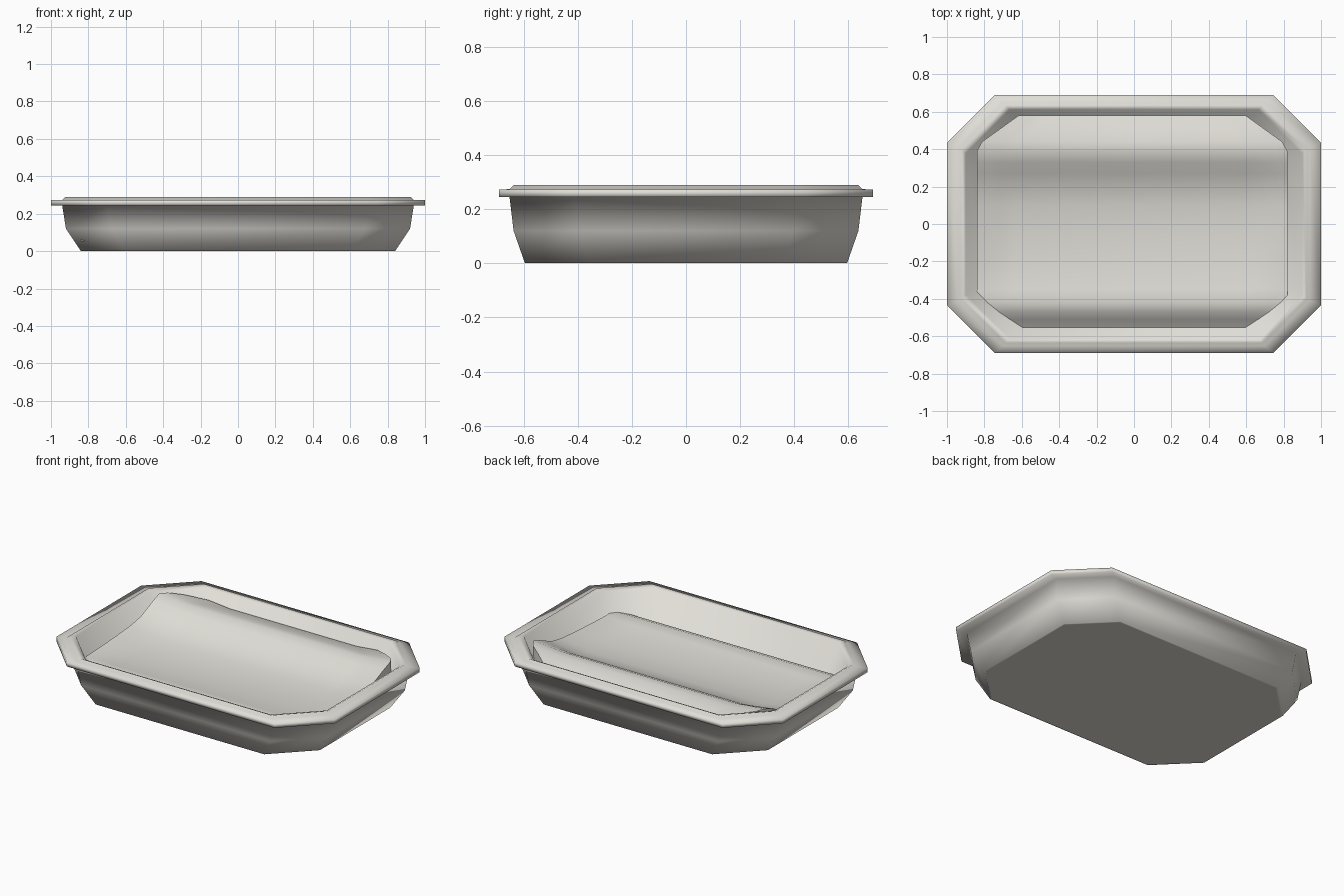
import bpy, bmesh
import math

if "Cube" in bpy.data.objects:
    bpy.data.objects.remove(bpy.data.objects["Cube"])

mat = bpy.data.materials.new("warm light grey")
mat.diffuse_color = (0.75, 0.73, 0.68, 1)
mat.use_nodes = True
mat.node_tree.nodes["Principled BSDF"].inputs["Base Color"].default_value = mat.diffuse_color


def finish(bm, name, angle):
    bmesh.ops.recalc_face_normals(bm, faces=bm.faces)
    me = bpy.data.meshes.new(name)
    bm.to_mesh(me)
    bm.free()
    me.materials.append(mat)
    ob = bpy.data.objects.new(name, me)
    bpy.context.collection.objects.link(ob)
    bpy.ops.object.select_all(action='DESELECT')
    ob.select_set(True)
    bpy.context.view_layer.objects.active = ob
    bpy.ops.object.shade_smooth_by_angle(angle=angle)
    return ob


def octagon(bm, hx, hy, c, z):
    """Ring of a rectangle with corners cut by c."""
    pts = [(hx, -hy + c), (hx, hy - c), (hx - c, hy), (-hx + c, hy),
           (-hx, hy - c), (-hx, -hy + c), (-hx + c, -hy), (hx - c, -hy)]
    return [bm.verts.new((x, y, z)) for x, y in pts]


# Tray: base, outer wall, flat rim, raised lip and inner wall in one loft
profile = [(.83, .585, .233, 0), (.84, .595, .235, 0), (.92, .637, .24, .12),
           (.94, .652, .24, .245), (1, .69, .255, .245), (1, .69, .255, .272),
           (.94, .652, .24, .274), (.922, .635, .235, .29),
           (.90, .612, .235, .28), (.80, .54, .22, .03)]
bm = bmesh.new()
rings = [octagon(bm, *p) for p in profile]
for a, b in zip(rings, rings[1:]):
    for i in range(8):
        j = (i + 1) % 8
        bm.faces.new((a[i], a[j], b[j], b[i]))
bm.faces.new(rings[0])
bm.faces.new(rings[-1])
finish(bm, "tray", math.pi)

# Filling: hollowed, wavy surface that sags in the middle, with a skirt.
# Each entry: y, height at the ends, sag of the middle
wave = [(-.585, .06, 0), (-.55, .08, 0), (-.51, .115, 0), (-.47, .145, 0),
        (-.42, .163, 0), (-.35, .158, .008), (-.2, .165, .03), (-.05, .173, .039),
        (.1, .185, .04), (.2, .203, .035), (.27, .232, .03), (.33, .258, .024),
        (.39, .28, .02), (.44, .275, .02), (.5, .26, .02), (.58, .225, .015)]
bm = bmesh.new()
rows = []
for y, z, sag in wave:
    w = .83 - max(0, abs(y) - .42) / .165 * .23
    row = [(-w, y, .055), (-w, y, z)]
    for t in (-.93, -.85, -.75, 0, .75, .85, .93):
        drop = min(1, (1 - abs(t)) / .25)
        row.append((t * w, y, z - sag * drop))
    row += [(w, y, z), (w, y, .055)]
    rows.append([bm.verts.new((x - .01, y, z)) for x, y, z in row])
for a, b in zip(rows, rows[1:]):
    for i in range(len(a) - 1):
        bm.faces.new((a[i], a[i + 1], b[i + 1], b[i]))
bm.faces.new(rows[-1])
finish(bm, "filling", 0.9)
